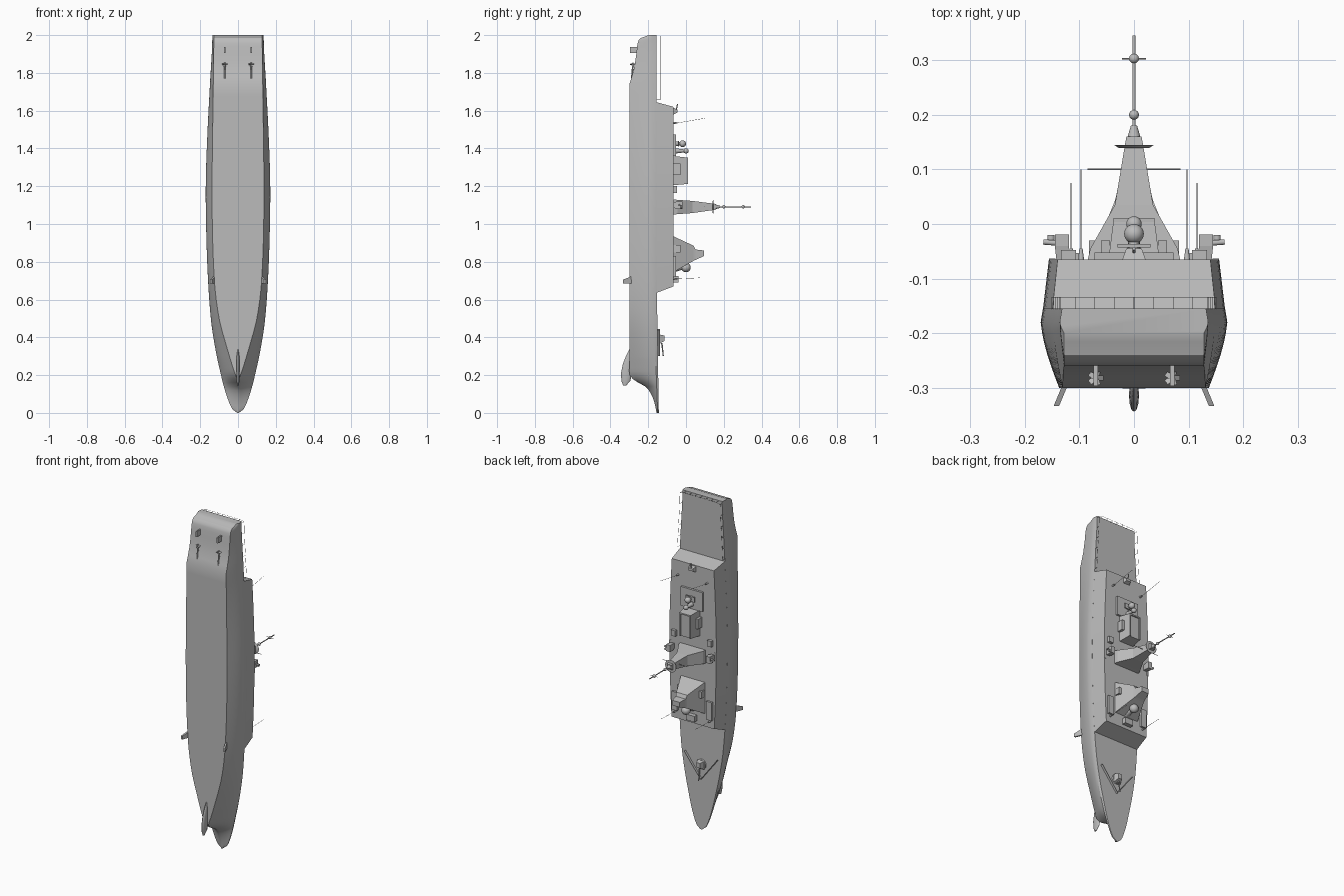
import bpy, bmesh, math
from mathutils import Vector

cube = bpy.data.objects.get("Cube")
if cube:
    bpy.data.objects.remove(cube, do_unlink=True)

grey = bpy.data.materials.new("ship_grey")
grey.use_nodes = True
COL = (0.5, 0.5, 0.5, 1)
grey.diffuse_color = COL
next(n for n in grey.node_tree.nodes if n.type == 'BSDF_PRINCIPLED').inputs["Base Color"].default_value = COL


def finish(name, bm, smooth=None):
    bmesh.ops.recalc_face_normals(bm, faces=bm.faces)
    me = bpy.data.meshes.new(name)
    bm.to_mesh(me)
    bm.free()
    me.materials.append(grey)
    ob = bpy.data.objects.new(name, me)
    bpy.context.collection.objects.link(ob)
    if smooth:
        bpy.ops.object.select_all(action='DESELECT')
        ob.select_set(True)
        bpy.context.view_layer.objects.active = ob
        bpy.ops.object.shade_smooth_by_angle(angle=math.radians(smooth))
    return ob


def loft(name, rings, smooth=None):
    """Skin a list of equal closed rings and cap both ends."""
    bm = bmesh.new()
    vs = [[bm.verts.new(p) for p in r] for r in rings]
    n = len(vs[0])
    for a, b in zip(vs, vs[1:]):
        for i in range(n):
            j = (i + 1) % n
            bm.faces.new((a[i], a[j], b[j], b[i]))
    bm.faces.new(vs[0])
    bm.faces.new(vs[-1])
    return finish(name, bm, smooth)


def tower(name, levels, x=0):
    """Tapered block; each level is (y, half width, z0, z1)."""
    return loft(name, [[(x - h, y, a), (x + h, y, a), (x + h, y, b), (x - h, y, b)] for y, h, a, b in levels])


def box(name, x, y0, y1, half, z0, z1):
    return tower(name, [(y0, half, z0, z1), (y1, half, z0, z1)], x)


def rod(name, p, q, r1, r2=None, sides=12):
    p, q = Vector(p), Vector(q)
    d = (q - p).normalized()
    u = d.orthogonal().normalized()
    v = d.cross(u)
    ring = lambda c, r: [c + r * (u * math.cos(t) + v * math.sin(t))
                         for t in (2 * math.pi * i / sides for i in range(sides))]
    return loft(name, [ring(p, r1), ring(q, r1 if r2 is None else r2)], 40)


def ball(name, c, r):
    bm = bmesh.new()
    bmesh.ops.create_uvsphere(bm, u_segments=24, v_segments=14, radius=r)
    bmesh.ops.translate(bm, verts=bm.verts, vec=c)
    return finish(name, bm, 60)


def curve(keys, z):
    """Smooth interpolation through (z, value) keys."""
    if z <= keys[0][0]:
        return keys[0][1]
    for i in range(len(keys) - 1):
        (a, va), (b, vb) = keys[i], keys[i + 1]
        if z <= b:
            slope = lambda k: 0 if k in (0, len(keys) - 1) else (
                (keys[k + 1][1] - keys[k - 1][1]) / (keys[k + 1][0] - keys[k - 1][0]))
            t, h = (z - a) / (b - a), b - a
            m0 = (vb - va) / h if i == 0 else slope(i)
            m1 = slope(i + 1)
            return (va * (1 + 2 * t) * (1 - t) ** 2 + m0 * h * t * (1 - t) ** 2
                    + vb * t * t * (3 - 2 * t) + m1 * h * t * t * (t - 1))
    return keys[-1][1]


# Hull: beam, flat of bottom and keel line along the length
BEAM = [(0, .004), (.02, .03), (.1, .063), (.2, .09), (.35, .122), (.5, .144), (.75, .161), (1.05, .17),
        (1.25, .17), (1.5, .161), (1.75, .148), (2, .136)]
FLOOR = [(.17, .002), (.25, .03), (.35, .06), (.5, .1), (.7, .125), (1.1, .137), (1.74, .131), (2, .128)]
KEEL = [(0, -.156), (.05, -.166), (.1, -.185), (.14, -.215), (.17, -.27), (.2, -.298), (.24, -.3)]
STERN = [(1.74, -.3), (1.82, -.276), (1.9, -.263), (1.96, -.255), (1.985, -.24), (2, -.2)]


def beam(z):
    return curve(BEAM, z)


def deck(z):
    return -.144 - .011 * min(z / .7, 1)


def hull_ring(z):
    yb = curve(KEEL, z) if z < 1 else curve(STERN, z)
    wk, wb, yd = beam(z), min(curve(FLOOR, z), beam(z) * .95), deck(z)
    yk = max(-.15 - .03 * min(z / .8, 1), yb + .3 * (yd - yb))
    half = [(wb, yb)]
    for i in range(1, 7):
        t = i / 6
        bulge = math.sin(t * math.pi / 2) if z > .3 else t + (math.sin(t * math.pi / 2) - t) * z / .3
        half.append((wb + (wk - wb) * (.65 * bulge + .35 * t), yb + (yk - yb) * t))
    half.append((wk - .004 * min(z / .2, 1), yd))
    return [(x, y, z) for x, y in half] + [(-x, y, z) for x, y in reversed(half)]


stations = [0, .006, .02] + [.02 * i for i in range(2, 15)] + [.3 + .06 * i for i in range(24)]
stations += [1.74, 1.78, 1.82, 1.86, 1.9, 1.94, 1.96, 1.973, 1.985, 1.993, 2]
loft("hull", [hull_ring(z) for z in stations], 28)

# Superstructure flush with the hull sides, raked at both ends
rings = []
for i in range(17):
    t = i / 16
    zb, zt = .635 + 1.01 * t, .67 + .95 * t
    b, h = beam(zb) - .004, beam(zt) - .015
    rings.append([(-b, -.157, zb), (b, -.157, zb), (h, -.065, zt), (-h, -.065, zt)])
loft("superstructure", rings, 20)

# Bow sonar dome
dome = [(.145, -.325, .004, .008), (.17, -.318, .008, .024), (.21, -.316, .009, .028), (.26, -.31, .009, .024),
        (.3, -.3, .007, .018), (.335, -.295, .003, .006)]
loft("sonar_dome", [[(w * math.cos(a), y + h * math.sin(a), z) for a in (math.pi * k / 6 for k in range(12))]
                    for z, y, w, h in dome], 50)

# Bridge with its sensor tower
tower("bridge", [(-.067, .08, .745, .935), (.04, .036, .805, .885), (.05, .033, .81, .865), (.095, .024, .83, .86)])
rod("bridge_dome_pedestal", (0, -.067, .765), (0, -.02, .77), .022, .012)
ball("bridge_dome", (0, 0, .77), .025)
box("forward_launcher", 0, -.067, -.04, .028, .69, .725)

# Main mast, discs, yards and balls
tower("mast", [(-.067, .085, 1.05, 1.13), (-.045, .08, 1.052, 1.128), (.035, .035, 1.058, 1.122),
               (.16, .014, 1.076, 1.106)])
rod("mast_cap", (0, .16, 1.091), (0, .18, 1.091), .012, .006)
rod("mast_pole", (0, .175, 1.091), (0, .345, 1.091), .003)
rod("mast_platform", (0, .139, 1.091), (0, .145, 1.091), .028, .037, 20)
rod("mast_yard", (-.085, .1, 1.091), (.085, .1, 1.091), .0015)
rod("top_yard", (-.022, .303, 1.091), (.022, .303, 1.091), .0015)
ball("upper_mast_ball", (0, .303, 1.091), .009)
ball("lower_mast_ball", (0, .2, 1.091), .009)

# Funnel block with recessed uptake and wings
tower("funnel", [(-.067, .047, 1.205, 1.36), (.004, .038, 1.212, 1.352)])
for x in (-1, 1):
    box("funnel_wall", x * .034, .004, .011, .004, 1.212, 1.352)
    box("funnel_wing", x * .052, -.067, -.03, .008, 1.26, 1.32)
box("funnel_end", 0, .004, .011, .034, 1.344, 1.352)

# After deck plinth and satellite domes
box("after_plinth", 0, -.067, -.052, .072, 1.36, 1.475)
for y, z, r in ((-.018, 1.425, .018), (.0, 1.387, .014)):
    rod("dome_pedestal", (0, -.055, z), (0, y, z), .014, .007)
    ball("satellite_dome", (0, y, z), r)
box("dome_platform", 0, -.043, -.037, .03, 1.41, 1.44)

# Aft close-in mount
tower("aft_mount", [(-.067, .022, 1.58, 1.615), (-.045, .014, 1.59, 1.605)])
rod("aft_mount_barrel", (0, -.052, 1.6), (0, -.045, 1.635), .003)

# Foredeck gun and breakwater
rod("gun_base", (0, -.152, .39), (0, -.142, .39), .03, .028, 20)
tower("gun_house", [(-.143, .022, .365, .415), (-.115, .012, .38, .41)])
rod("gun_barrel", (0, -.128, .37), (0, -.12, .3), .004, .003)

# Paired fittings
for s, side in ((1, "left"), (-1, "right")):
    loft(side + "_breakwater", [[(s * x, y, z + d) for y, d in ((-.155, 0), (-.137, 0), (-.137, .005), (-.155, .005))]
                                for x, z in ((0, .3), (.108, .44))])
    tower(side + "_sensor_pod", [(-.067, .01, 1.085, 1.115), (-.04, .013, 1.08, 1.12), (-.019, .013, 1.08, 1.12)],
          s * .132)
    rod(side + "_pod_arm", (s * .14, -.035, 1.1), (s * .166, -.033, 1.1), .005)
    rod(side + "_pod_head", (s * .152, -.03, 1.09), (s * .152, -.02, 1.09), .007)
    box(side + "_deck_locker", s * .12, -.067, -.048, .014, 1.165, 1.2)
    box(side + "_boat_bay", s * .115, -.067, -.053, .018, .72, .83)
    box(side + "_bridge_wing", s * .07, -.067, -.03, .012, .85, .89)
    box(side + "_deck_sponson", s * .15, -.085, -.063, .006, 1.06, 1.13)
    for x, z, top, lean in ((.115, .71, .075, .005), (.097, 1.535, .1, .025)):
        rod(side + "_whip_base", (s * x, -.067, z), (s * x, -.045, z), .006, .003)
        rod(side + "_whip_antenna", (s * x, -.045, z), (s * x, top, z + lean), .0009, sides=6)
    # stabiliser fin, shaft, propeller, strut and rudder
    loft(side + "_stabiliser_fin", [[(s * (x + a), y, z) for a, z in ((-.005, m), (.005, m), (.005, n), (-.005, n))]
                                    for x, y, m, n in ((.122, -.285, .685, .725), (.142, -.333, .685, .705))])
    rod(side + "_propeller_shaft", (s * .07, -.289, 1.75), (s * .07, -.281, 1.85), .004)
    rod(side + "_shaft_strut", (s * .07, -.282, 1.815), (s * .07, -.262, 1.825), .003)
    rod(side + "_propeller_hub", (s * .07, -.282, 1.835), (s * .07, -.281, 1.855), .006, .003)
    for k in range(5):
        a = 2 * math.pi * k / 5
        c, d = math.cos(a) * .014, math.sin(a) * .014
        loft(side + "_propeller_blade", [[(s * .07 + c * f - d * w, -.282 + d * f + c * w, 1.845 + w * .008 + e)
                                          for w, e in ((-.35, 0), (.35, 0), (.35, .0015), (-.35, .0015))]
                                         for f in (.2, 1)])
    box(side + "_rudder", s * .07, -.297, -.255, .004, 1.905, 1.938)

# Flight deck edge rail
w = lambda z: beam(z) - .002
path = [(-w(1.66 + .066 * i), 1.66 + .066 * i) for i in range(6)]
path += [(-.108 + .036 * i, 1.996) for i in range(7)]
path += [(-x, z) for x, z in reversed(path[:6])]
for x, z in path:
    rod("rail_post", (x, -.157, z), (x, -.134, z), .0007, sides=4)
for (x, z), (x2, z2) in zip(path, path[1:]):
    rod("rail_wire", (x, -.134, z), (x2, -.134, z2), .0006, sides=4)
